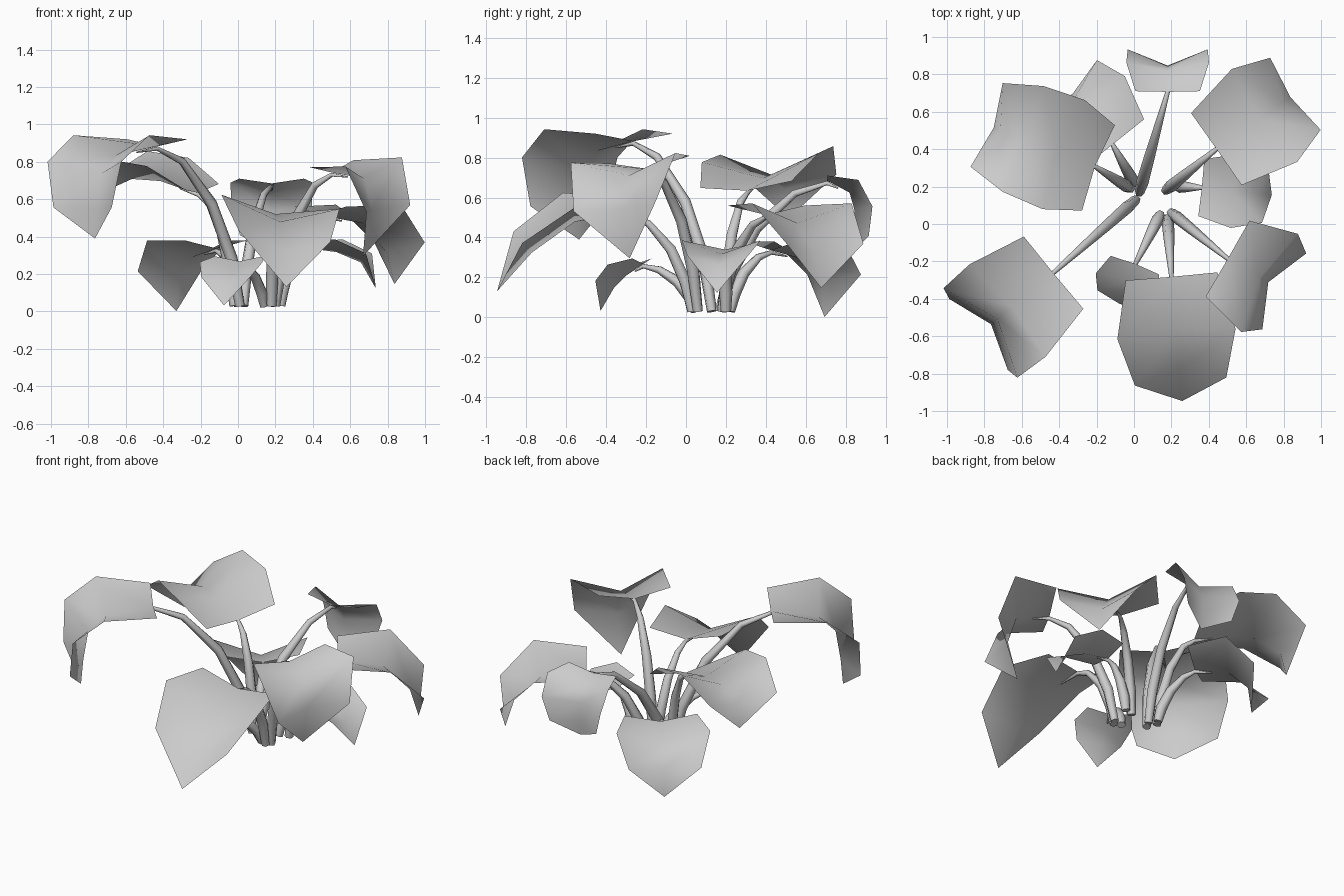
import bpy
from math import sin, cos, radians
from mathutils import Vector

cube = bpy.data.objects.get("Cube")
if cube:
    bpy.data.objects.remove(cube)

gray = bpy.data.materials.new("pale_gray")
gray.use_nodes = True
gray.diffuse_color = (0.6, 0.6, 0.6, 1)
gray.node_tree.nodes["Principled BSDF"].inputs["Base Color"].default_value = (0.6, 0.6, 0.6, 1)

# Blade templates: half widths and fold depth ratios of the rows
LONG = ((0.25, 0.32, 0.31, 0.245), (0.15, 0.35, 0.43, 0.41))
SHORT = ((0.24, 0.31, 0.24), (0.2, 0.35, 0.42))
# Stem arch: share of the reach, share of the height, radius
ARCH = ((0, 0, 0.026), (0.1, 0.3, 0.033), (0.34, 0.65, 0.029), (0.7, 0.92, 0.02), (1, 1, 0.012))


def add_object(name, data):
    ob = bpy.data.objects.new(name, data)
    bpy.context.collection.objects.link(ob)
    data.materials.append(gray)
    return ob


def blade(name, base, heading, template, pitches, steps, size, roll):
    """Folded leaf whose rows follow a drooping line; returns the midrib."""
    widths, folds = template
    a = radians(heading)
    ahead = Vector((cos(a), sin(a), 0))
    up = Vector((0, 0, 1))
    side = Vector((-sin(a), cos(a), roll)).normalized()
    centre = Vector(base)
    verts, faces, midrib = [], [], []
    for i, w in enumerate(widths):
        p = radians(pitches[i])
        before = radians(pitches[max(i - 1, 0)])
        tilt = (p + before) / 2
        normal = up * cos(tilt) - ahead * sin(tilt)
        half = side * w * size
        mid = centre - normal * folds[i] * w * size
        verts += [centre + half, mid, centre - half]
        midrib.append(mid)
        step = (ahead * cos(p) + up * sin(p)) * steps[i]
        centre = centre + step
    verts.append(mid + step)
    for i in range(len(widths) - 1):
        for k in (0, 1):
            j = 3 * i + k
            faces.append((j, j + 1, j + 4, j + 3))
    tip = len(verts) - 1
    faces += [(tip - 3, tip - 2, tip), (tip - 2, tip - 1, tip)]
    mesh = bpy.data.meshes.new(name)
    mesh.from_pydata(verts, [], faces)
    mesh.polygons.foreach_set("use_smooth", [True] * len(faces))
    add_object(name, mesh)
    return midrib


def stem(name, root, midrib):
    """Tapered arching tube that ends just under the start of the midrib."""
    start, end = Vector((*root, 0.03)), midrib[0] - Vector((0, 0, 0.012))
    reach = end - start
    path = [(start + Vector((reach.x * h, reach.y * h, reach.z * v)), r) for h, v, r in ARCH]
    path.append((midrib[0].lerp(midrib[1], 0.5) - Vector((0, 0, 0.008)), 0.004))
    curve = bpy.data.curves.new(name, "CURVE")
    curve.dimensions = "3D"
    curve.bevel_depth = 1
    curve.bevel_resolution = 1
    curve.use_fill_caps = True
    spline = curve.splines.new("POLY")
    spline.points.add(len(path) - 1)
    for point, (pos, radius) in zip(spline.points, path):
        point.co = (*pos, 1)
        point.radius = radius
    spline.use_smooth = True
    add_object(name, curve)


# Name, stem root, blade base, heading, template, pitches, steps, size, roll
PLANT = (
    ("front_left_arching", (0.01, 0.13), (-0.43, -0.26, 0.92), 219.5, LONG,
     (4, -37, -87, -85), (0.32, 0.235, 0.245, 0.16), 1, 0),
    ("back_left_broad", (-0.02, 0.19), (-0.19, 0.3, 0.665), 159, LONG,
     (34, 9, -33, -75), (0.24, 0.235, 0.25, 0.15), 0.98, -0.07),
    ("back_left_low", (0, 0.22), (-0.115, 0.425, 0.38), 128.5, SHORT,
     (0, -46, -83), (0.245, 0.23, 0.175), 0.9, 0),
    ("back_hanging", (0.03, 0.17), (0.18, 0.71, 0.71), 90, LONG,
     (-8, -62, -97, -98), (0.155, 0.15, 0.15, 0.09), 0.69, 0),
    ("back_right_broad", (0.17, 0.18), (0.44, 0.4, 0.56), 35, SHORT,
     (2, -45, -73), (0.315, 0.285, 0.18), 0.98, 0),
    ("right_low", (0.23, 0.2), (0.36, 0.195, 0.37), -6, SHORT,
     (5, -25, -60), (0.18, 0.18, 0.16), 0.64, 0),
    ("front_right_hanging", (0.2, 0.06), (0.5, -0.185, 0.79), -30, SHORT,
     (2, -70, -103), (0.26, 0.265, 0.255), 0.98, 0.08),
    ("front_broad", (0.18, 0.03), (0.2, -0.28, 0.57), 275, SHORT,
     (3, -36, -48), (0.31, 0.315, 0.26), 1.03, -0.12),
    ("front_low", (0.14, 0.05), (0.005, -0.22, 0.295), 249, SHORT,
     (-15, -45, -58), (0.12, 0.115, 0.135), 0.58, 0),
)
for name, root, *shape in PLANT:
    stem(name + "_stem", root, blade(name + "_leaf", *shape))
